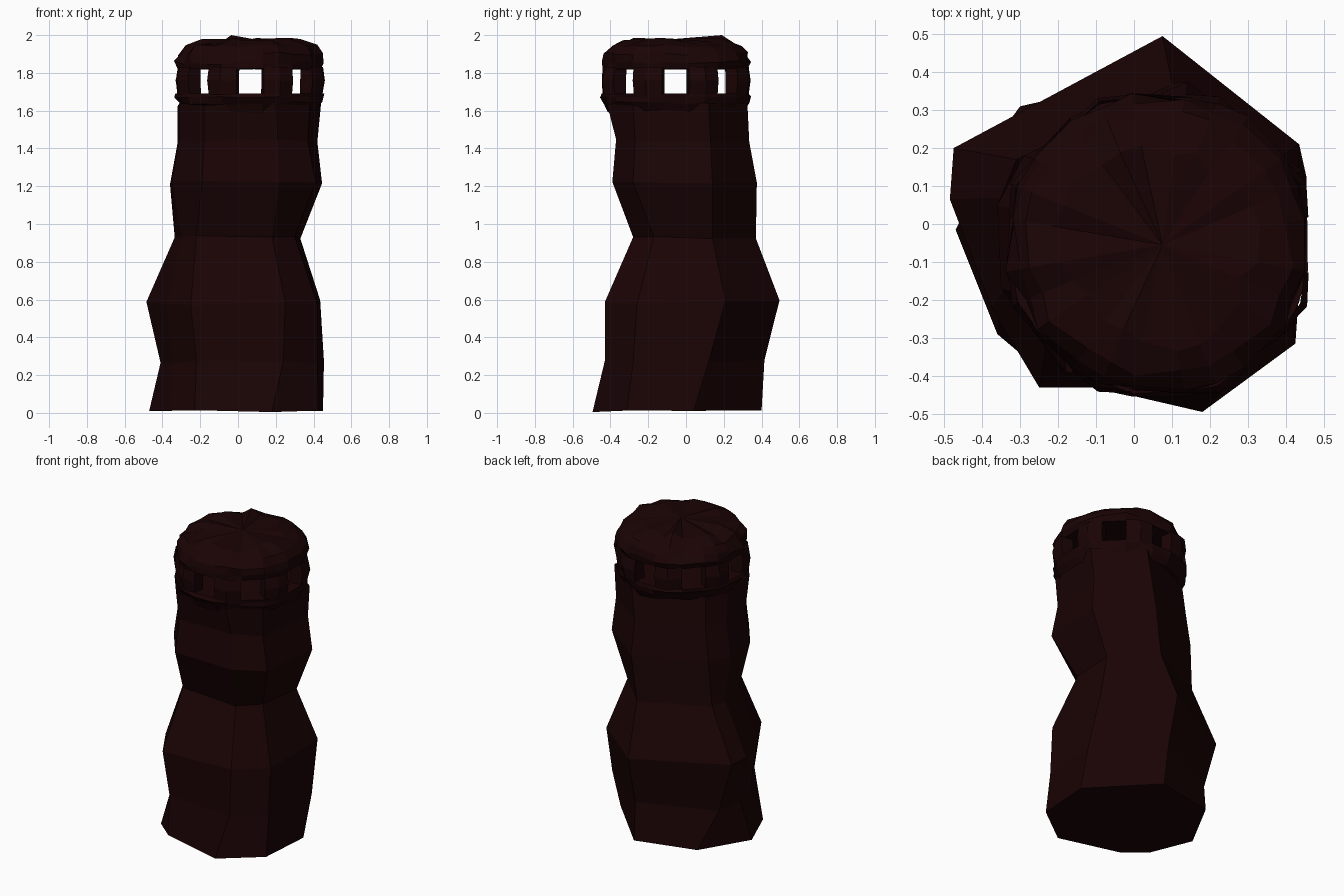
import bpy, bmesh, math, random

if "Cube" in bpy.data.objects:
    bpy.data.objects.remove(bpy.data.objects["Cube"])

random.seed(11)
stone = bpy.data.materials.new("dark red brown stone")
stone.diffuse_color = (0.0105, 0.001, 0.0013, 1)
stone.use_nodes = True
stone.node_tree.nodes["Principled BSDF"].inputs["Base Color"].default_value = stone.diffuse_color

CX, CY = 0.065, -0.055            # axis of the leaning upper storey
FINE = sorted(45 * k + o for k in range(8) for o in (-10, 10, 22.5))


def ring(angles, radii, z, jit=0.0, zjit=0.0):
    """One irregular cross-section of the upper storey."""
    pts = []
    for i, a in enumerate(angles):
        r = radii[i] if isinstance(radii, list) else radii
        r += random.uniform(-jit, jit)
        t = math.radians(a)
        pts.append((CX + r * math.cos(t), CY + r * math.sin(t),
                    z + random.uniform(-zjit, zjit)))
    return pts


def loft(name, rings, bottom=False, top=False, apex=None, flip_bottom=False):
    """Join rings into flat-shaded walls; ends are capped only where visible."""
    bm = bmesh.new()
    vs = [[bm.verts.new(p) for p in r] for r in rings]
    n = len(vs[0])
    for a, b in zip(vs, vs[1:]):
        for i in range(n):
            j = (i + 1) % n
            bm.faces.new((a[i], a[j], b[j], b[i]))
    if bottom:
        bm.faces.new(vs[0] if flip_bottom else vs[0][::-1])
    if apex:
        tip = bm.verts.new(apex)
        for i in range(n):
            bm.faces.new((vs[-1][i], vs[-1][(i + 1) % n], tip))
    if top:
        bm.faces.new(vs[-1])
    me = bpy.data.meshes.new(name)
    bm.to_mesh(me)
    bm.free()
    me.materials.append(stone)
    ob = bpy.data.objects.new(name, me)
    bpy.context.collection.objects.link(ob)
    return ob


# Shaft: height, then x, y of the eight corners anticlockwise from the right
shaft = [
    (0.012, (.45, .04, .10, .40, -.30, .31, -.47, -.015, -.36, -.29, -.23, -.40, .18, -.495, .425, -.315)),
    (0.27, (.455, .12, .08, .415, -.38, .20, -.41, .02, -.35, -.17, -.22, -.40, .24, -.43, .42, -.28)),
    (0.585, (.435, .21, .075, .495, -.475, .20, -.485, .065, -.375, -.22, -.25, -.43, .25, -.43, .42, -.26)),
    (0.93, (.33, .14, .10, .37, -.31, .17, -.335, .07, -.30, -.12, -.22, -.26, .18, -.28, .30, -.17)),
    (1.215, (.445, .14, .14, .375, -.29, .18, -.36, .05, -.35, -.17, -.19, -.385, .22, -.39, .41, -.28)),
    (1.44, (.42, .13, .14, .335, -.26, .17, -.32, .04, -.31, -.18, -.18, -.36, .21, -.37, .37, -.27)),
    (1.63, (.44, .12, .17, .325, -.25, .15, -.32, .02, -.31, -.22, -.18, -.39, .20, -.42, .38, -.28)),
]
loft("tower_shaft", [[(x, y, z + random.uniform(-0.012, 0.012))
                      for x, y in zip(c[::2], c[1::2])] for z, c in shaft],
     bottom=True, flip_bottom=True)

# Rough sill below the windows, its top being the lookout floor
loft("window_sill", [
    ring(FINE, 0.36, 1.60, 0.012, 0.015),
    ring(FINE, 0.385, 1.64, 0.015, 0.01),
    ring(FINE, 0.40, 1.67, 0.012, 0.006),
    ring(FINE, 0.395, 1.692, 0.01),
], top=True)

# Eight pillars with open windows between them
for k in range(8):
    a = 45 * k + 22.5
    spread = [a - 12, a, a + 12, a + 12, a - 12]
    square = [0.39, 0.405, 0.39, 0.32, 0.32]
    bulge = [0.40, 0.42, 0.40, 0.32, 0.32]
    loft("pillar_%d" % (k + 1), [
        ring(spread, square, 1.685, 0.004),
        ring(spread, bulge, 1.76, 0.004),
        ring(spread, square, 1.83, 0.004),
    ])

# Rugged roof cap with eaves and a shallow fan on top
rim = ring(FINE, 0.255, 1.97, 0.03, 0.018)
high = min(range(len(rim)), key=lambda i: math.hypot(rim[i][0], rim[i][1] - 0.14))
rim[high] = (rim[high][0], rim[high][1], 2.0)
loft("roof", [
    ring(FINE, 0.385, 1.822, 0.008, 0.004),
    ring(FINE, 0.395, 1.855, 0.018, 0.012),
    ring(FINE, 0.38, 1.90, 0.018, 0.012),
    ring(FINE, 0.345, 1.94, 0.018, 0.012),
    rim,
], bottom=True, apex=(0.075, -0.055, 1.98))
